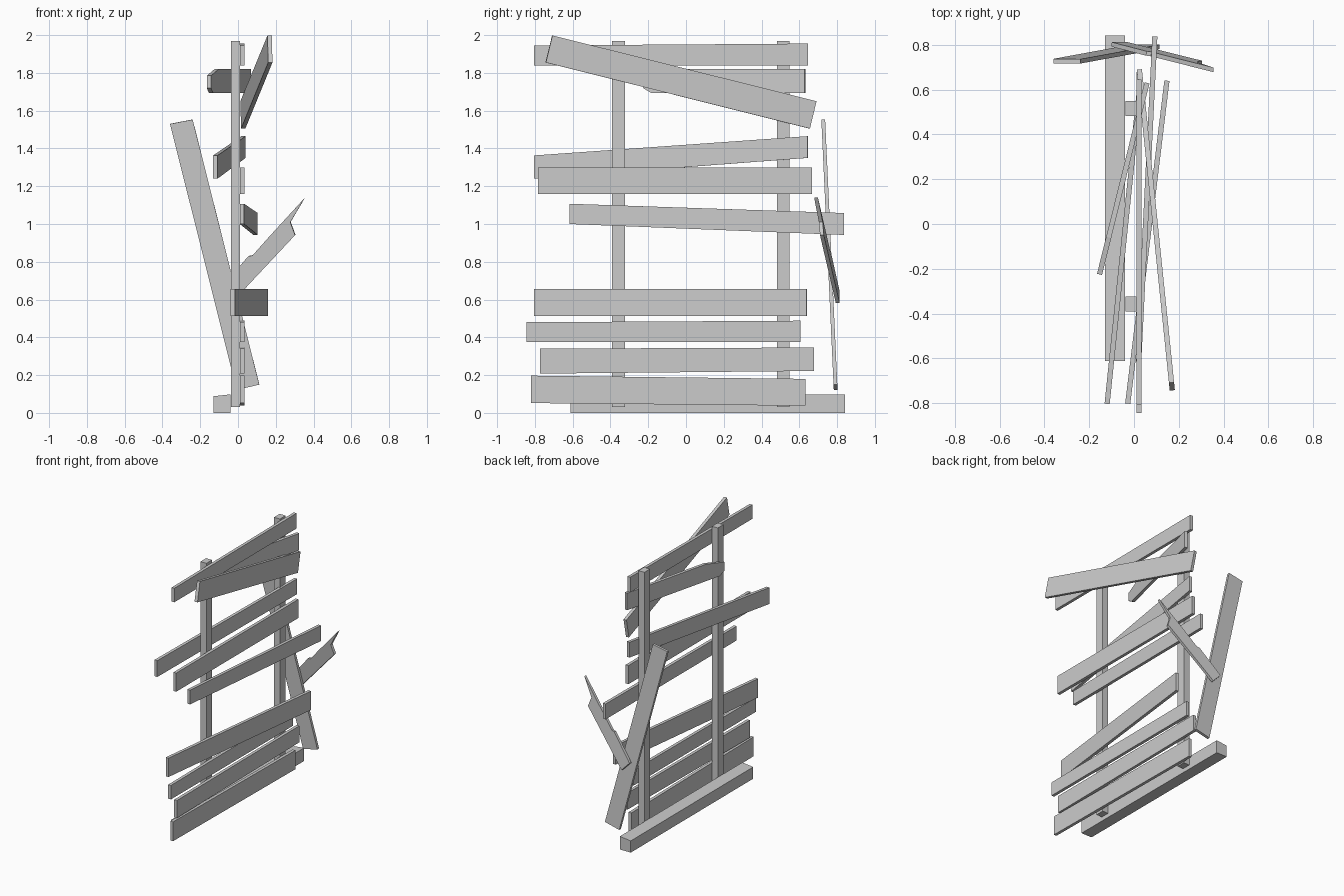
import bpy, bmesh
from mathutils import Vector

THICK = 0.023


def slab(name, outline, thick=THICK):
    """Flat outline of 3D points, thickened evenly about its plane."""
    bm = bmesh.new()
    face = bm.faces.new([bm.verts.new(p) for p in outline])
    face.normal_update()
    n = face.normal.copy()
    for v in bm.verts:
        v.co -= n * thick / 2
    ext = bmesh.ops.extrude_face_region(bm, geom=[face])
    for g in ext["geom"]:
        if isinstance(g, bmesh.types.BMVert):
            g.co += n * thick
    bmesh.ops.recalc_face_normals(bm, faces=bm.faces)
    me = bpy.data.meshes.new(name)
    bm.to_mesh(me)
    bm.free()
    ob = bpy.data.objects.new(name, me)
    bpy.context.collection.objects.link(ob)
    return ob


def cross_plank(name, yz, xa, xb):
    """Plank drawn in side view; depth x runs from xa (front end) to xb (back end)."""
    ys = [p[0] for p in yz]
    y0, y1 = min(ys), max(ys)
    return slab(name, [(xa + (xb - xa) * (y - y0) / (y1 - y0), y, z) for y, z in yz])


# upright posts
for i, y in enumerate((-0.357, 0.515)):
    x0, x1 = -0.038, 0.011
    slab(f"post_{i + 1}", [(x0, y, 0.03), (x1, y, 0.03), (x1, y, 1.968), (x0, y, 1.968)], 0.067)

# ground beam
slab("ground_beam", [(-0.13, 0.115, 0), (-0.04, 0.115, 0),
                     (-0.04, 0.115, 0.098), (-0.13, 0.115, 0.088)], 1.453)

# straight-ended planks: front y, low z, high z, back y, low z, high z, front x, back x
planks = [
    (-0.805, 1.840, 1.945, 0.645, 1.840, 1.955, 0.023, 0.023),
    (-0.803, 1.240, 1.363, 0.645, 1.350, 1.465, -0.120, 0.029),
    (-0.783, 1.160, 1.300, 0.667, 1.160, 1.300, 0.023, 0.023),
    (-0.615, 1.000, 1.107, 0.837, 0.942, 1.058, 0.021, 0.093),
    (-0.802, 0.513, 0.655, 0.640, 0.513, 0.655, -0.028, 0.147),
    (-0.845, 0.375, 0.480, 0.605, 0.375, 0.488, 0.023, 0.023),
    (-0.773, 0.208, 0.340, 0.678, 0.222, 0.346, 0.023, 0.023),
    (-0.820, 0.052, 0.197, 0.632, 0.038, 0.180, 0.023, 0.023),
]
for i, (ya, la, ha, yb, lb, hb, xa, xb) in enumerate(planks):
    cross_plank(f"plank_{i + 1}", [(ya, la), (yb, lb), (yb, hb), (ya, ha)], xa, xb)

# steeply slanted plank near the top
cross_plank("slanted_plank", [(-0.743, 1.855), (0.655, 1.505), (0.69, 1.65), (-0.708, 1.998)],
            0.171, 0.024)

# broken plank hanging behind the posts
cross_plank("broken_plank", [(-0.225, 1.72), (-0.18, 1.693), (0.63, 1.693), (0.63, 1.82),
                             (-0.06, 1.82), (-0.225, 1.785)], -0.154, 0.058)

# board leaning across the back end
lean = [(-0.36, 1.53), (-0.007, 0.122), (0.113, 0.15), (-0.24, 1.553)]
slab("leaning_board", [(x, 0.792 - 0.046 * (z - 0.13), z) for x, z in lean], 0.02)

# splintered board crossing the leaning one
splinter = [(-0.10, 0.65), (-0.034, 0.582), (0.303, 0.942), (0.278, 1.01), (0.355, 1.14),
            (0.167, 0.935), (0.077, 0.834), (0.055, 0.83)]
slab("splintered_board",
     [(x, 0.803 - 0.17 * (0.67 * x + 0.74 * z - 0.408), z) for x, z in splinter], 0.02)
